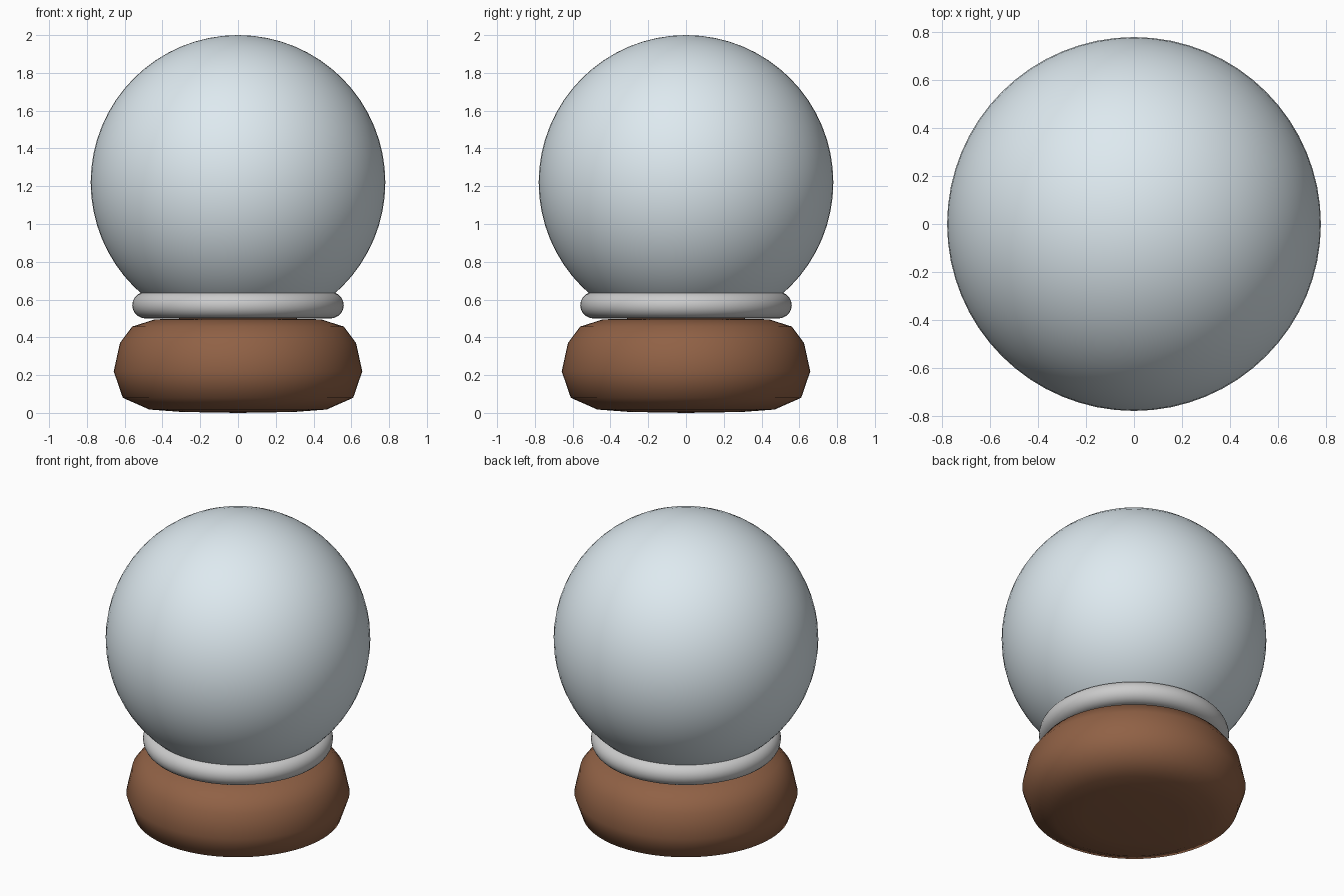
import bpy, bmesh, math

if "Cube" in bpy.data.objects:
    bpy.data.objects.remove(bpy.data.objects["Cube"])


def finish(obj, name, color=None, angle=180):
    obj.name = name
    bpy.ops.object.select_all(action='DESELECT')
    obj.select_set(True)
    bpy.context.view_layer.objects.active = obj
    bpy.ops.object.shade_smooth_by_angle(angle=math.radians(angle))
    if color:
        mat = bpy.data.materials.new(name + "_material")
        mat.diffuse_color = (*color, 1)
        mat.use_nodes = True
        mat.node_tree.nodes["Principled BSDF"].inputs["Base Color"].default_value = mat.diffuse_color
        obj.data.materials.append(mat)
    return obj


def lathe(name, profile, color, steps=64):
    bm = bmesh.new()
    verts = [bm.verts.new((r, 0, z)) for r, z in profile]
    edges = [bm.edges.new(pair) for pair in zip(verts, verts[1:])]
    bmesh.ops.spin(bm, geom=verts + edges, cent=(0, 0, 0), axis=(0, 0, 1),
                   angle=math.tau, steps=steps, use_duplicate=False)
    bmesh.ops.remove_doubles(bm, verts=bm.verts, dist=1e-4)
    bmesh.ops.recalc_face_normals(bm, faces=bm.faces)
    mesh = bpy.data.meshes.new(name)
    bm.to_mesh(mesh)
    bm.free()
    obj = bpy.data.objects.new(name, mesh)
    bpy.context.collection.objects.link(obj)
    return finish(obj, name, color)


# Rounded wooden base
lathe("wooden_base",
      [(0, 0), (0.30, 0.005), (0.47, 0.018), (0.61, 0.08), (0.658, 0.22),
       (0.625, 0.37), (0.56, 0.457), (0.44, 0.495), (0.25, 0.5), (0, 0.5)],
      (0.28, 0.12, 0.06))

# Metal collar between base and globe
bpy.ops.mesh.primitive_torus_add(location=(0, 0, 0.57), major_radius=0.49,
                                 minor_radius=0.07, major_segments=64,
                                 minor_segments=20)
finish(bpy.context.object, "collar_ring")

# Glass globe
bpy.ops.mesh.primitive_uv_sphere_add(segments=64, ring_count=32, radius=0.78,
                                     location=(0, 0, 1.22))
finish(bpy.context.object, "glass_globe", (0.73, 0.82, 0.87))
